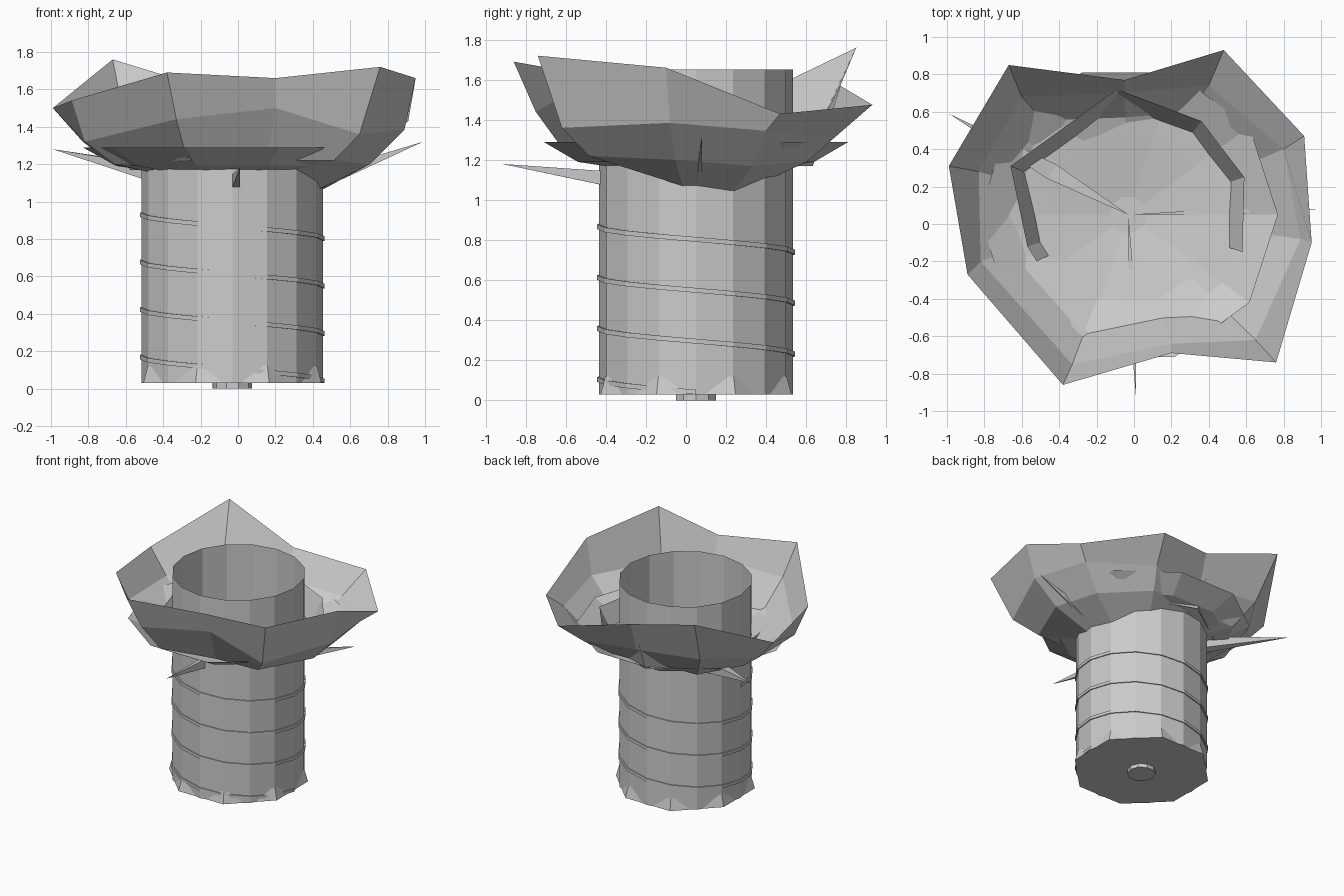
import bpy, bmesh, math
from mathutils import Vector

if "Cube" in bpy.data.objects:
    bpy.data.objects.remove(bpy.data.objects["Cube"])

CX, CY = -0.03, 0.05          # axis of the barrel
grey = bpy.data.materials.new("plain_grey")
grey.diffuse_color = (0.6, 0.6, 0.6, 1)
grey.use_nodes = True
grey.node_tree.nodes["Principled BSDF"].inputs["Base Color"].default_value = grey.diffuse_color


def make(name, verts, faces):
    me = bpy.data.meshes.new(name)
    me.from_pydata([tuple(v) for v in verts], [], faces)
    bm = bmesh.new()
    bm.from_mesh(me)
    bmesh.ops.recalc_face_normals(bm, faces=bm.faces)
    bm.to_mesh(me)
    bm.free()
    me.materials.append(grey)
    ob = bpy.data.objects.new(name, me)
    bpy.context.collection.objects.link(ob)
    return ob


def ring(r, z, n, turn=0.0):
    return [(CX + r * math.cos(2 * math.pi * i / n + turn),
             CY + r * math.sin(2 * math.pi * i / n + turn), z) for i in range(n)]


def loft(name, rings, cap_start=False, cap_end=False, closed=True):
    n = len(rings[0])
    verts = [v for r in rings for v in r]
    faces = []
    for k in range(len(rings) - 1):
        for i in range(n if closed else n - 1):
            j = (i + 1) % n
            faces.append((k * n + i, k * n + j, (k + 1) * n + j, (k + 1) * n + i))
    if cap_start:
        faces.append(tuple(range(n)))
    if cap_end:
        faces.append(tuple((len(rings) - 1) * n + i for i in range(n)))
    return make(name, verts, faces)


# Open barrel, its wider foot and the peg underneath
loft("barrel", [ring(0.485, 0.03, 16), ring(0.485, 1.65, 16)], cap_start=True)
loft("barrel_foot", [ring(0.515, 0.03, 8, math.pi / 8), ring(0.49, 0.12, 8, math.pi / 8)], cap_start=True)
loft("bottom_peg", [ring(0.105, 0.0, 10), ring(0.105, 0.04, 10)], True, True)

# Thin coil winding down the barrel, three and a half turns
coil = [[] for _ in range(4)]
for i in range(57):
    a = math.pi + 2 * math.pi * i / 16
    z = 0.93 - 0.254 * i / 16
    for k, (r, dz) in enumerate(((0.475, -0.012), (0.493, -0.012), (0.493, 0.012), (0.475, 0.012))):
        coil[k].append((CX + r * math.cos(a), CY + r * math.sin(a), z + dz))
loft("coil", coil + [coil[0]], closed=False)

# Shallow bowl that cuts through the barrel
loft("shallow_bowl", [ring(0.1, 1.11, 10), ring(0.45, 1.165, 10), ring(0.62, 1.19, 10), ring(0.8, 1.29, 10)],
     cap_start=True)

# Large ragged crown: rim and shoulder points, lower rings drawn in towards the axis
rim = [(-.67, .85, 1.76), (-.05, .77, 1.57), (.48, .93, 1.475), (.91, .47, 1.43), (.95, -.10, 1.66),
       (.76, -.74, 1.72), (.2, -.69, 1.66), (-.38, -.86, 1.69), (-.89, -.27, 1.54), (-.99, .31, 1.5)]
shoulder = [(-.6, .68, 1.4), (-.05, .70, 1.34), (.40, .74, 1.31), (.80, .40, 1.345), (.89, -.08, 1.385),
            (.65, -.62, 1.36), (.2, -.64, 1.50), (-.33, -.75, 1.44), (-.82, -.2, 1.32), (-.83, .28, 1.32)]
low_z = [1.2, 1.2, 1.19, 1.17, 1.2, 1.22, 1.22, 1.22, 1.2, 1.2]
base_z = [1.16, 1.16, 1.12, 1.04, 1.07, 1.17, 1.17, 1.17, 1.16, 1.16]


def draw_in(points, s, zs):
    return [(CX + (p[0] - CX) * s, CY + (p[1] - CY) * s, z) for p, z in zip(points, zs)]


low = draw_in(shoulder, 0.8, low_z)
base = []
for (x, y, _), z in zip(shoulder, base_z):
    d = Vector((x - CX, y - CY)).normalized() * 0.475
    base.append((CX + d.x, CY + d.y, z))
loft("ragged_crown", [base, low, shoulder, rim])

# Small inner collar, open at the front
collar = [(-.52, -.2, 1.27), (-.57, -.12, 1.3), (-.66, .31, 1.36), (-.09, .72, 1.4), (.36, .55, 1.36),
          (.59, .25, 1.34), (.58, -.15, 1.3)]
loft("inner_collar", [draw_in(collar, 0.87, [1.17] * 7), collar], closed=False)


# Spikes running from the axis out through the wall
def spike(name, tip, z_mid, width, height):
    tip = Vector(tip)
    start = Vector((CX, CY, z_mid + 0.03))
    d = Vector((tip.x - CX, tip.y - CY, 0)).normalized()
    side = Vector((-d.y, d.x, 0)) * width / 2
    mid = Vector((CX, CY, z_mid)) + d * 0.47
    up = Vector((0, 0, height / 2))
    v = [start, mid + side - up, mid - side - up, mid - side + up, mid + side + up, tip]
    faces = [(0, 1 + i, 1 + (i + 1) % 4) for i in range(4)]
    faces += [(5, 1 + (i + 1) % 4, 1 + i) for i in range(4)]
    make(name, v, faces)


spike("left_spike", (-.99, .59, 1.28), 1.15, 0.09, 0.09)
spike("right_spike", (.99, .08, 1.32), 1.11, 0.03, 0.09)
spike("front_spike", (.01, -.92, 1.18), 1.11, 0.04, 0.07)
